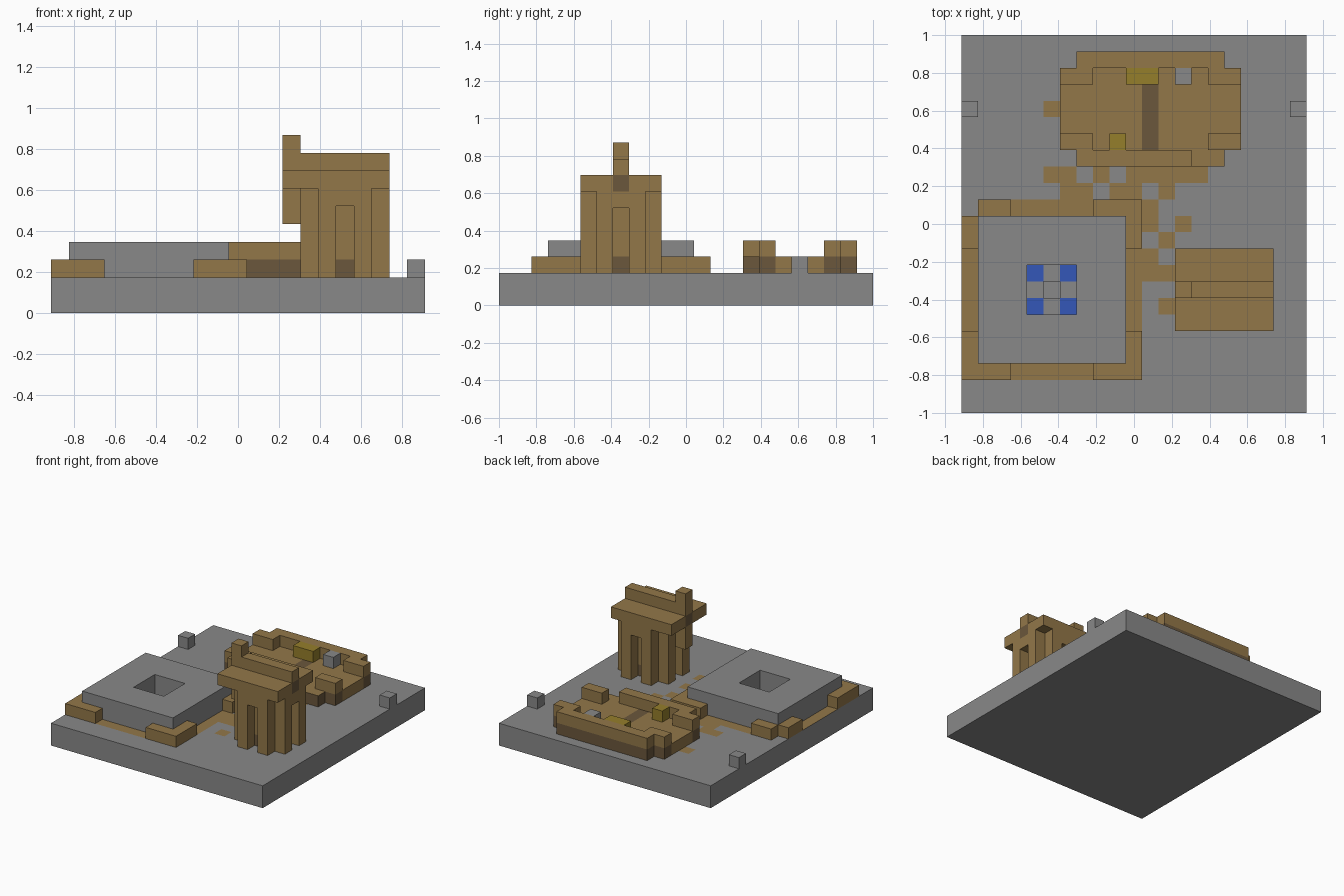
import bpy, bmesh
from mathutils import Vector

if "Cube" in bpy.data.objects:
    bpy.data.objects.remove(bpy.data.objects["Cube"])

U = 2 / 23                       # block size
NX, NY = 21, 23                  # plot size in blocks
ORIGIN = Vector((-NX * U / 2, -NY * U / 2, 0))


def material(name, rgb):
    m = bpy.data.materials.new(name)
    m.use_nodes = True
    m.diffuse_color = (*rgb, 1)
    bsdf = m.node_tree.nodes["Principled BSDF"]
    bsdf.inputs["Base Color"].default_value = (*rgb, 1)
    bsdf.inputs["Roughness"].default_value = 0.9
    return m


STONE = material("stone grey", (0.25, 0.25, 0.25))
WOOD = material("wood brown", (0.29, 0.185, 0.066))
DARK = material("dark brown", (0.145, 0.095, 0.045))
GOLD = material("dull gold", (0.3, 0.21, 0.024))
WATER = material("water blue", (0.034, 0.095, 0.48))
PALETTE = [STONE, WOOD, DARK, GOLD, WATER]


def cells(*spans):
    """All blocks inside spans (x0, x1, y0, y1, z0, z1)."""
    return {(i, j, k) for a, b, c, d, e, f in spans
            for i in range(a, b) for j in range(c, d) for k in range(e, f)}


def build(name, layers, tops=()):
    """Skin blocks with outer faces; layers = [(material, cells)],
    tops = [(material, cells)] recolours only the upward faces."""
    owner = {c: m for m, group in layers for c in group}
    top_owner = {c: m for m, group in tops for c in group}
    bm = bmesh.new()
    for cell, mat in owner.items():
        centre = Vector(cell) + Vector((0.5, 0.5, 0.5))
        for axis in range(3):
            for sign in (-1, 1):
                n = Vector((0, 0, 0))
                n[axis] = sign
                if tuple(int(a + b) for a, b in zip(cell, n)) in owner:
                    continue
                s, t = Vector((0, 0, 0)), Vector((0, 0, 0))
                s[(axis + 1) % 3] = 0.5
                t[(axis + 2) % 3] = 0.5 * sign
                mid = centre + n * 0.5
                f = bm.faces.new([bm.verts.new((mid + o) * U + ORIGIN)
                                  for o in (-s - t, s - t, s + t, t - s)])
                up = axis == 2 and sign == 1
                f.material_index = PALETTE.index(top_owner.get(cell, mat) if up else mat)
    bmesh.ops.remove_doubles(bm, verts=bm.verts, dist=U / 100)
    mesh = bpy.data.meshes.new(name)
    for m in PALETTE:
        mesh.materials.append(m)
    bm.to_mesh(mesh)
    bm.free()
    obj = bpy.data.objects.new(name, mesh)
    bpy.context.collection.objects.link(obj)
    return obj


# Ground slab with painted footpath, paving ring and pool floor
paving = cells((0, 11, 2, 13, 1, 2)) - cells((1, 10, 3, 12, 1, 2), (0, 1, 12, 13, 1, 2))
rows = {18: [5], 14: [5, 6, 8, 10, 11, 12, 13, 14], 13: [6, 7, 9, 10, 12],
        12: [11], 11: [11, 13], 10: [12], 9: [11], 8: [11, 12], 6: [12]}
footpath = {(i, j, 1) for j, row in rows.items() for i in row}
pool = {(i, j, 1) for i in (4, 6) for j in (6, 8)}
drain = {(5, 7, 1)}
build("ground", [(STONE, cells((0, NX, 0, NY, 0, 2)) - drain)],
      [(WOOD, paving | footpath), (WATER, pool)])

# Raised plaza around the pool
build("plaza", [(STONE, cells((1, 10, 3, 12, 2, 4)) - cells((4, 7, 6, 9, 2, 4)))])

# Low corner walls of the plaza
ring = cells((0, 11, 2, 13, 2, 3)) - cells((1, 10, 3, 12, 2, 3), (0, 1, 12, 13, 2, 3))
middles = cells((3, 8, 2, 13, 2, 3), (0, 11, 5, 10, 2, 3))
build("corner_walls", [(WOOD, ring - middles)])

# Marker stones on both edges
for side, i in (("right", 0), ("left", NX - 1)):
    build(side + "_marker_stone", [(STONE, cells((i, i + 1, 18, 19, 2, 3)))])

# Hall: dark foundation, floor and broken walls
plan = ((6, 17, 16, 21), (7, 16, 15, 22))
foundation = cells(*[(*p, 2, 3) for p in plan])
end_steps = cells((6, 7, 17, 20, 2, 3), (16, 17, 17, 20, 2, 3))
hall_walls = cells((7, 14, 15, 16, 3, 4), (7, 16, 21, 22, 3, 4),
                   *[(a, b, j, j + 1, 3, 4) for a, b in ((6, 8), (15, 17)) for j in (16, 20)])
# the storey above the foundation is one block high; its floor is the foundation top
build("hall", [(DARK, foundation), (WOOD, end_steps | hall_walls)],
      [(WOOD, foundation - cells((11, 12, 16, 20, 2, 3))),
       (DARK, cells((11, 12, 16, 20, 2, 3)))])
build("hall_long_chest", [(GOLD, cells((10, 12, 20, 21, 3, 4)))])
build("hall_small_chest", [(GOLD, cells((9, 10, 16, 17, 3, 4)))])
build("hall_stone_block", [(STONE, cells((13, 14, 20, 21, 3, 4)))])

# Windmill tower: notched square with a doorway recess on every side
tower = cells((15, 18, 5, 10, 2, 7), (14, 19, 6, 9, 2, 7))
doorways = cells((16, 17, 5, 6, 2, 6), (16, 17, 9, 10, 2, 6),
                 (14, 15, 7, 8, 2, 6), (18, 19, 7, 8, 2, 6))
roof = cells((14, 19, 5, 10, 7, 8), (14, 19, 7, 8, 8, 9))
door_sills = {(16, 6, 2), (16, 8, 2), (15, 7, 2), (17, 7, 2)}
build("mill_tower", [(WOOD, tower - doorways), (WOOD, roof),
                     (DARK, door_sills | {(18, 7, 7)})], [(WOOD, roof)])

# Mill sails: upright cross with a dark hub
build("mill_sails", [(WOOD, cells((13, 14, 7, 8, 5, 10), (13, 14, 5, 10, 7, 8))),
                     (DARK, {(13, 7, 7)})])
